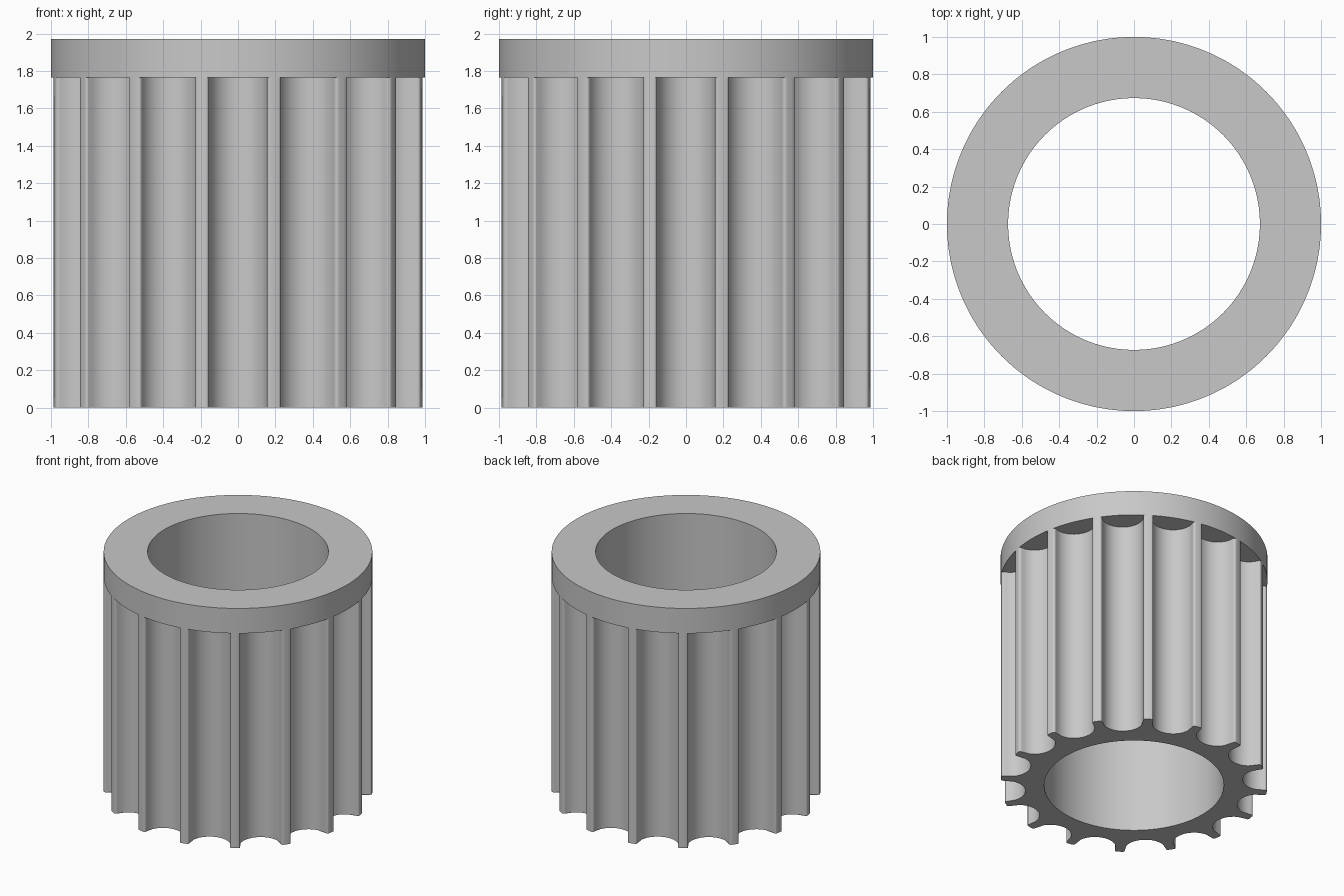
import bpy, bmesh
from math import sin, cos, pi, radians

cube = bpy.data.objects.get("Cube")
if cube:
    bpy.data.objects.remove(cube, do_unlink=True)

FLUTES = 16
BORE = 0.673            # inner radius
COLLAR_Z, TOP_Z = 1.765, 1.97
EDGE = radians(9.85)    # half angle of a flute at the outer radius
FLUTE_W, FLUTE_D = 0.155, 0.15

grey = bpy.data.materials.new("grey")
grey.use_nodes = True
grey.diffuse_color = (0.58, 0.58, 0.58, 1)
grey.node_tree.nodes["Principled BSDF"].inputs["Base Color"].default_value = grey.diffuse_color


def flute_points():
    """One flute, as (tangential, radial) points: rounded lip, round channel, rounded lip."""
    ex, ey = sin(EDGE), cos(EDGE)
    lip_w, lip_h = ex - FLUTE_W, 0.017
    lip = [(ex - lip_w * sin(a), ey - lip_h + lip_h * cos(a))
           for a in (pi / 2 * k / 4 for k in range(5))]
    channel = [(-FLUTE_W * cos(a), ey - lip_h - FLUTE_D * sin(a))
               for a in (pi * k / 20 for k in range(1, 20))]
    return [(-x, y) for x, y in lip] + channel + lip[::-1]


# Matching outlines: fluted edge, and the angle of every point for round edges
outline, angles = [], []
flute = flute_points()
for n in range(FLUTES):
    mid = -pi / 2 + n * 2 * pi / FLUTES
    for k, (t, r) in enumerate(flute):
        outline.append((r * cos(mid) - t * sin(mid), r * sin(mid) + t * cos(mid)))
        angles.append(mid - EDGE + 2 * EDGE * k / (len(flute) - 1))
    land = 2 * pi / FLUTES - 2 * EDGE
    for f in (1 / 3, 2 / 3):
        a = mid + EDGE + land * f
        outline.append((cos(a), sin(a)))
        angles.append(a)


def fluted(z):
    return [(x, y, z) for x, y in outline]


def circle(r, z):
    return [(r * cos(a), r * sin(a), z) for a in angles]


def skin(name, loops):
    """Join successive closed loops with quads."""
    bm = bmesh.new()
    rings = [[bm.verts.new(p) for p in loop] for loop in loops]
    count = len(angles)
    for a, b in zip(rings, rings[1:]):
        for i in range(count):
            j = (i + 1) % count
            bm.faces.new((a[i], b[i], b[j], a[j]))
    bmesh.ops.remove_doubles(bm, verts=bm.verts[:], dist=0.0001)
    mesh = bpy.data.meshes.new(name)
    bm.to_mesh(mesh)
    bm.free()
    mesh.materials.append(grey)
    obj = bpy.data.objects.new(name, mesh)
    bpy.context.collection.objects.link(obj)
    bpy.ops.object.select_all(action='DESELECT')
    obj.select_set(True)
    bpy.context.view_layer.objects.active = obj
    bpy.ops.object.shade_smooth_by_angle(angle=radians(35))
    return obj


# Fluted sleeve, its bottom face and bore
skin("fluted_body", [fluted(COLLAR_Z), fluted(0), circle(BORE, 0), circle(BORE, COLLAR_Z)])

# Plain collar, whose underside shows only above the flutes
skin("collar", [circle(BORE, COLLAR_Z), circle(BORE, TOP_Z), circle(1, TOP_Z),
                circle(1, COLLAR_Z), fluted(COLLAR_Z)])
